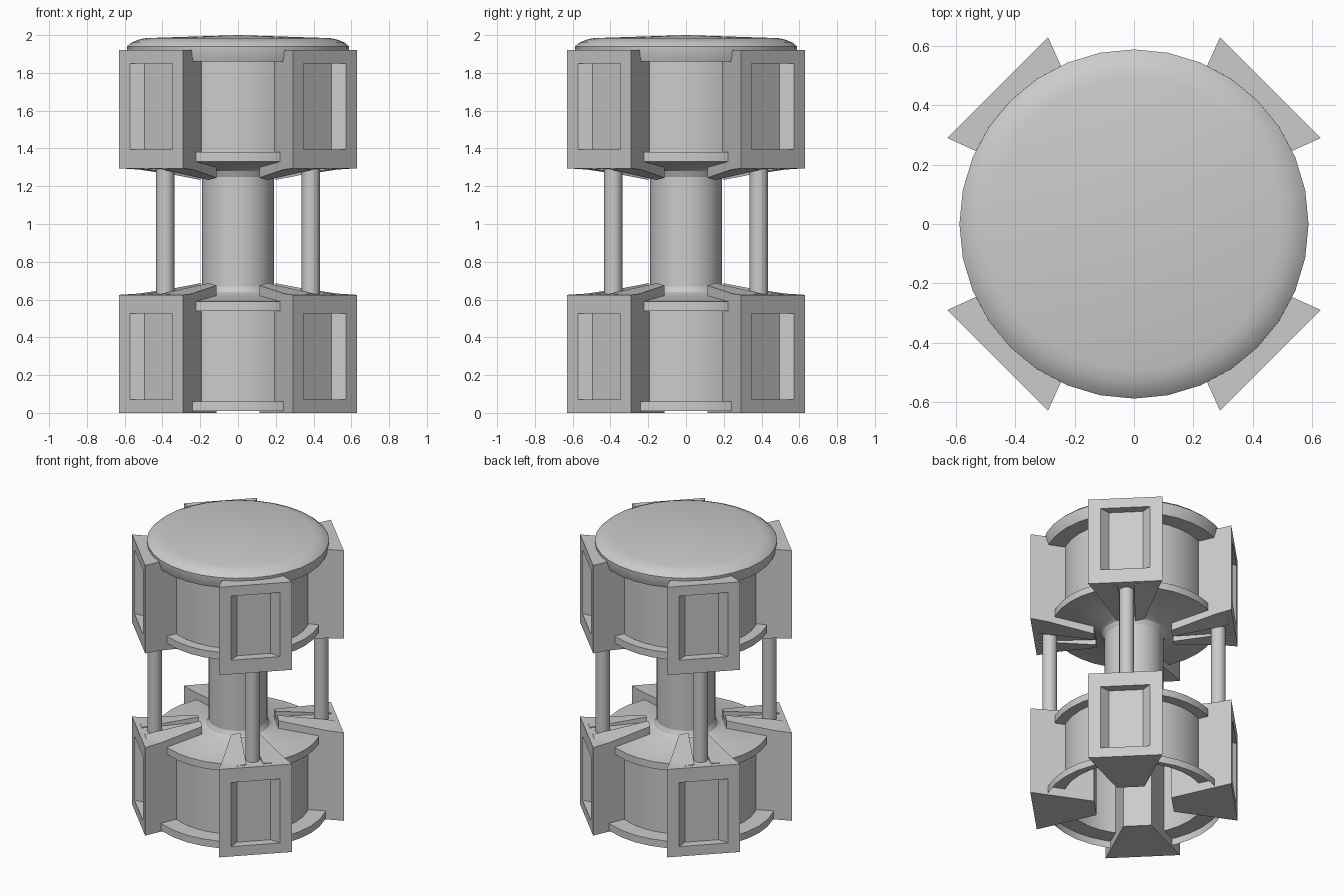
import bpy, bmesh, math

if "Cube" in bpy.data.objects:
    bpy.data.objects.remove(bpy.data.objects["Cube"])

MID = 0.96   # lower and upper halves mirror about this height
SEG = 32


def finish(bm, name, smooth=None, recalc=True):
    if recalc:
        bmesh.ops.recalc_face_normals(bm, faces=bm.faces[:])
    me = bpy.data.meshes.new(name)
    bm.to_mesh(me)
    bm.free()
    ob = bpy.data.objects.new(name, me)
    bpy.context.collection.objects.link(ob)
    if smooth:
        bpy.ops.object.select_all(action='DESELECT')
        ob.select_set(True)
        bpy.context.view_layer.objects.active = ob
        bpy.ops.object.shade_smooth_by_angle(angle=math.radians(smooth))
    return ob


def revolve(name, profile):
    bm = bmesh.new()
    vs = [bm.verts.new((r, 0, z)) for r, z in profile]
    es = [bm.edges.new(p) for p in zip(vs, vs[1:])]
    bmesh.ops.spin(bm, geom=vs + es, cent=(0, 0, 0), axis=(0, 0, 1),
                   angle=math.tau, steps=SEG, use_duplicate=False)
    bmesh.ops.remove_doubles(bm, verts=bm.verts[:], dist=0.0005)
    return finish(bm, name, 30)


def half_width(r):
    # the blocks taper towards the centre
    return 0.09 + (r - 0.25) * 0.375


def add_block(bm, place):
    """Tapered block with a window recess, placed by place(r, t, z)."""
    def ring(r, w, z0, z1):
        return [bm.verts.new(place(r, t, z)) for t, z in
                ((-w, z0), (w, z0), (w, z1), (-w, z1))]
    rings = [ring(0.25, 0.09, 0, 0.65), ring(0.65, 0.24, 0, 0.625),
             ring(0.65, 0.16, 0.07, 0.525), ring(0.59, 0.11, 0.07, 0.525)]
    bm.faces.new(rings[0])
    for a, b in zip(rings, rings[1:]):
        for i in range(4):
            j = (i + 1) % 4
            bm.faces.new((a[i], a[j], b[j], b[i]))
    bm.faces.new(rings[-1])


def add_rib(bm, place, side):
    """Wedge rib beside the central groove on the block's inner end."""
    rings = []
    for r, z0, z1, g in ((0.25, 0.64, 0.687, 0.03), (0.62, 0.61, 0.632, 0.055)):
        w = half_width(r)
        rings.append([bm.verts.new(place(r, side * t, z)) for t, z in
                      ((g, z0), (w, z0), (w, z1 - 0.012), (g, z1))])
    a, b = rings
    bm.faces.new(a)
    bm.faces.new(b)
    for i in range(4):
        j = (i + 1) % 4
        bm.faces.new((a[i], a[j], b[j], b[i]))


# drums: hollow lower drum, capped upper drum
drum = [(0.46, 0.06), (0.46, 0.54), (0.53, 0.54), (0.53, 0.59),
        (0.23, 0.625), (0.205, 0.64), (0.19, 0.67)]
revolve("lower_drum", [(0.575, 0.01), (0.575, 0.06)] + drum)
revolve("upper_drum", [(r, 2 * MID - z) for r, z in reversed(drum)] +
        [(0.57, 1.86), (0.585, 1.90), (0.588, 1.94), (0.565, 1.96),
         (0.53, 1.975), (0.49, 1.984), (0, 2.0)])

# central column
revolve("core_column", [(0.19, 0.62), (0.19, 1.30)])

# four corner stacks: lower block, upper block and connecting post
for k in range(4):
    ang = math.radians(45 + 90 * k)
    c, s = math.cos(ang), math.sin(ang)
    for label, flip in (("lower", False), ("upper", True)):
        def place(r, t, z):
            return (r * c - t * s, r * s + t * c, 2 * MID - z if flip else z)
        bm = bmesh.new()
        add_block(bm, place)
        for side in (-1, 1):
            add_rib(bm, place, side)
        finish(bm, f"{label}_block_{k + 1}")
    bpy.ops.mesh.primitive_cylinder_add(vertices=16, radius=0.048, depth=0.68,
                                        location=(0.545 * c, 0.545 * s, MID))
    bpy.context.object.name = f"post_{k + 1}"
    bpy.ops.object.shade_smooth_by_angle(angle=math.radians(40))
